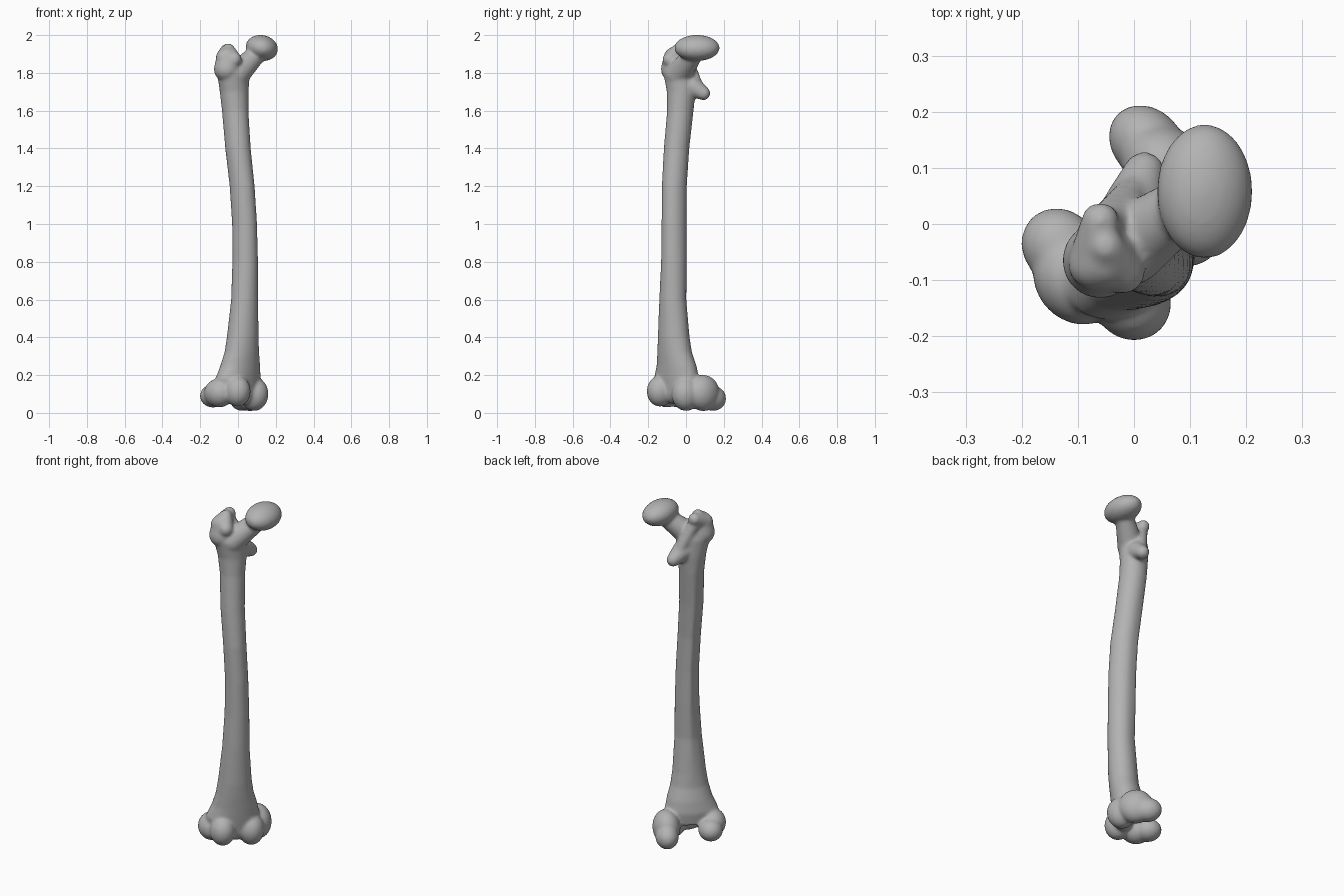
import bpy, bmesh, math
from mathutils import Matrix, Vector

old = bpy.data.objects.get("Cube")
if old:
    bpy.data.objects.remove(old, do_unlink=True)

bm = bmesh.new()
TURN = math.radians(45)   # the bone's side-to-side axis lies on the diagonal


def blob(centre, radii, turn=0.0, tilt=0.0):
    """Ellipsoid, turned about z and tilted about y."""
    m = (Matrix.Translation(centre) @ Matrix.Rotation(turn, 4, 'Z')
         @ Matrix.Rotation(tilt, 4, 'Y') @ Matrix.Diagonal((*radii, 1)))
    bmesh.ops.create_icosphere(bm, subdivisions=4, radius=1, matrix=m)


def knuckle(side, back, z, radii):
    """Ellipsoid placed on the diagonal axes of the knee end."""
    c = Matrix.Rotation(TURN, 3, 'Z') @ Vector((side, back, z))
    blob(c, radii, TURN)


def chain(start, end, r0, r1, steps=10):
    """Tapered rounded bar made of overlapping balls."""
    for i in range(steps + 1):
        t = i / steps
        r = r0 + (r1 - r0) * t
        blob(Vector(start).lerp(Vector(end), t), (r, r, r))


def loft(rings, sides=40):
    """Closed shaft with a raised ridge along the back."""
    loops = []
    for z, cx, cy, wide, deep, ridge in rings:
        loop = []
        for i in range(sides):
            a = 2 * math.pi * i / sides
            k = 1 + ridge * math.exp(-((a - math.pi / 2) / 0.3) ** 2)
            p = Vector((wide * math.cos(a), deep * k * math.sin(a), 0))
            p.rotate(Matrix.Rotation(TURN, 3, 'Z'))
            loop.append(bm.verts.new(p + Vector((cx, cy, z))))
        loops.append(loop)
    for lo, hi in zip(loops, loops[1:]):
        for i in range(sides):
            j = (i + 1) % sides
            bm.faces.new((lo[i], lo[j], hi[j], hi[i]))
    bm.faces.new(loops[0][::-1])
    bm.faces.new(loops[-1])


# Shaft: height, centre x and y, half width, half depth, ridge
loft([
    (0.11, 0.00, -0.05, 0.13, 0.080, 0),
    (0.18, 0.00, -0.05, 0.145, 0.088, 0),
    (0.25, 0.012, -0.05, 0.122, 0.086, 0),
    (0.32, 0.02, -0.06, 0.102, 0.080, 0),
    (0.40, 0.025, -0.065, 0.09, 0.078, 0.03),
    (0.60, 0.035, -0.07, 0.073, 0.070, 0.1),
    (0.80, 0.038, -0.064, 0.066, 0.070, 0.15),
    (1.00, 0.035, -0.063, 0.062, 0.070, 0.15),
    (1.20, 0.022, -0.062, 0.062, 0.070, 0.15),
    (1.40, 0.000, -0.05, 0.065, 0.070, 0.12),
    (1.60, -0.015, -0.03, 0.068, 0.072, 0.06),
    (1.70, -0.02, -0.025, 0.078, 0.075, 0),
    (1.80, -0.025, -0.035, 0.092, 0.078, 0),
    (1.85, -0.03, -0.035, 0.08, 0.06, 0),
])

# Head and neck
blob((0.126, 0.058, 1.932), (0.086, 0.120, 0.068), 0, math.radians(12))
chain((-0.01, -0.04, 1.79), (0.1, 0.04, 1.9), 0.07, 0.05)

# Large outer knob with its hooked crest
chain((-0.06, -0.065, 1.82), (-0.055, -0.06, 1.88), 0.068, 0.058)
chain((-0.07, -0.07, 1.88), (-0.06, 0.005, 1.92), 0.048, 0.034)
chain((-0.02, -0.085, 1.87), (-0.05, -0.04, 1.925), 0.04, 0.032)

# Small inner knob and the crest leading up from it
chain((0.0, 0.03, 1.73), (0.018, 0.092, 1.692), 0.055, 0.037)
chain((0.01, 0.07, 1.71), (-0.05, 0.0, 1.88), 0.03, 0.035)

# Outer knuckle
knuckle(-0.122, 0.065, 0.090, (0.066, 0.072, 0.062))
knuckle(-0.142, 0.000, 0.105, (0.074, 0.085, 0.076))
knuckle(-0.100, -0.095, 0.115, (0.068, 0.072, 0.082))

# Inner knuckle
knuckle(0.118, 0.085, 0.076, (0.062, 0.075, 0.066))
knuckle(0.110, 0.020, 0.105, (0.074, 0.095, 0.096))
knuckle(0.060, -0.060, 0.100, (0.072, 0.080, 0.090))

# Bridge under the kneecap groove
knuckle(-0.02, -0.060, 0.115, (0.09, 0.055, 0.07))

# One continuous smooth surface
mesh = bpy.data.meshes.new("thigh_bone")
bmesh.ops.recalc_face_normals(bm, faces=bm.faces)
bm.to_mesh(mesh)
bm.free()
bone = bpy.data.objects.new("thigh_bone", mesh)
bpy.context.collection.objects.link(bone)

remesh = bone.modifiers.new("fuse", 'REMESH')
remesh.mode = 'VOXEL'
remesh.voxel_size = 0.008
remesh.use_smooth_shade = True
soften = bone.modifiers.new("soften", 'SMOOTH')
soften.factor = 0.5
soften.iterations = 10

# Plain grey
grey = bpy.data.materials.new("bone grey")
grey.use_nodes = True
colour = (0.45, 0.45, 0.45, 1)
grey.diffuse_color = colour
grey.node_tree.nodes["Principled BSDF"].inputs["Base Color"].default_value = colour
mesh.materials.append(grey)
